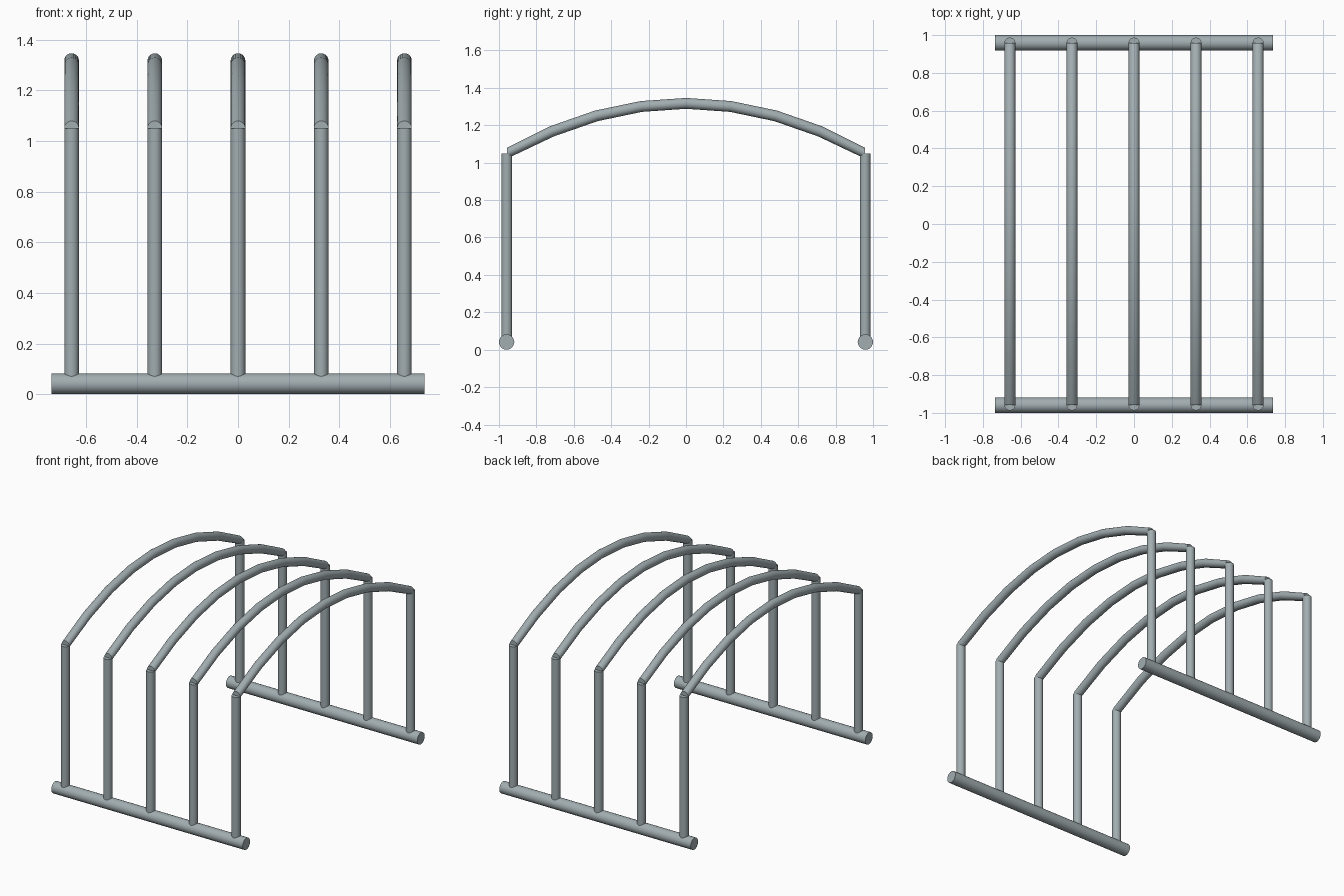
import bpy, bmesh, math
from mathutils import Vector

cube = bpy.data.objects.get("Cube")
if cube:
    bpy.data.objects.remove(cube, do_unlink=True)

# Single galvanised steel colour
STEEL = (0.36, 0.42, 0.44, 1.0)
steel = bpy.data.materials.new("galvanised steel")
steel.use_nodes = True
steel.diffuse_color = STEEL
bsdf = next(n for n in steel.node_tree.nodes if n.type == 'BSDF_PRINCIPLED')
bsdf.inputs["Base Color"].default_value = STEEL

SIDES = 20
TUBE_R, RAIL_R = 0.029, 0.041
SPAN = 0.958            # half distance between the two rails
POST_TOP, RISE = 1.05, 0.267
RAIL_HALF = 0.736
SPACING = 0.3285


def tube(name, path, radius, square_ends=None):
    """Capped round tube along a path; square_ends fixes the end-ring direction."""
    pts = [Vector(p) for p in path]
    bm = bmesh.new()
    rings = []
    for i, p in enumerate(pts):
        before = (p - pts[i - 1]).normalized() if i else Vector()
        after = (pts[i + 1] - p).normalized() if i < len(pts) - 1 else Vector()
        t = (before + after).normalized()
        if square_ends and i in (0, len(pts) - 1):
            t = Vector(square_ends)
        # Paths lie in the y-z plane or along x
        u = Vector((0, 1, 0)) if abs(t.x) > 0.9 else Vector((1, 0, 0))
        v = t.cross(u)
        rings.append([bm.verts.new(p + radius * (math.cos(a) * u + math.sin(a) * v))
                      for a in (2 * math.pi * k / SIDES for k in range(SIDES))])
    for a, b in zip(rings, rings[1:]):
        for k in range(SIDES):
            n = (k + 1) % SIDES
            bm.faces.new((a[k], a[n], b[n], b[k]))
    bm.faces.new(rings[0])
    bm.faces.new(rings[-1])
    bmesh.ops.recalc_face_normals(bm, faces=bm.faces)
    mesh = bpy.data.meshes.new(name)
    bm.to_mesh(mesh)
    bm.free()
    mesh.materials.append(steel)
    obj = bpy.data.objects.new(name, mesh)
    bpy.context.collection.objects.link(obj)
    bpy.ops.object.select_all(action='DESELECT')
    obj.select_set(True)
    bpy.context.view_layer.objects.active = obj
    bpy.ops.object.shade_smooth_by_angle(angle=math.radians(35))
    return obj


# Ground rails, front and back
for side, sy in (("front", -1), ("back", 1)):
    y = sy * (1 - RAIL_R)
    tube(f"{side}_rail", [(-RAIL_HALF, y, RAIL_R), (RAIL_HALF, y, RAIL_R)], RAIL_R)

# Five hoops: two posts and a parabolic arch of eight segments
for i in range(5):
    x = (i - 2) * SPACING
    for side, sy in (("front", -1), ("back", 1)):
        tube(f"{side}_post_{i + 1}",
             [(x, sy * SPAN, RAIL_R), (x, sy * SPAN, POST_TOP)], TUBE_R)
    arch = [(x, SPAN * s, POST_TOP + RISE * (1 - s * s))
            for s in (k / 4 for k in range(-4, 5))]
    tube(f"arch_{i + 1}", arch, TUBE_R, square_ends=(0, 1, 0))
